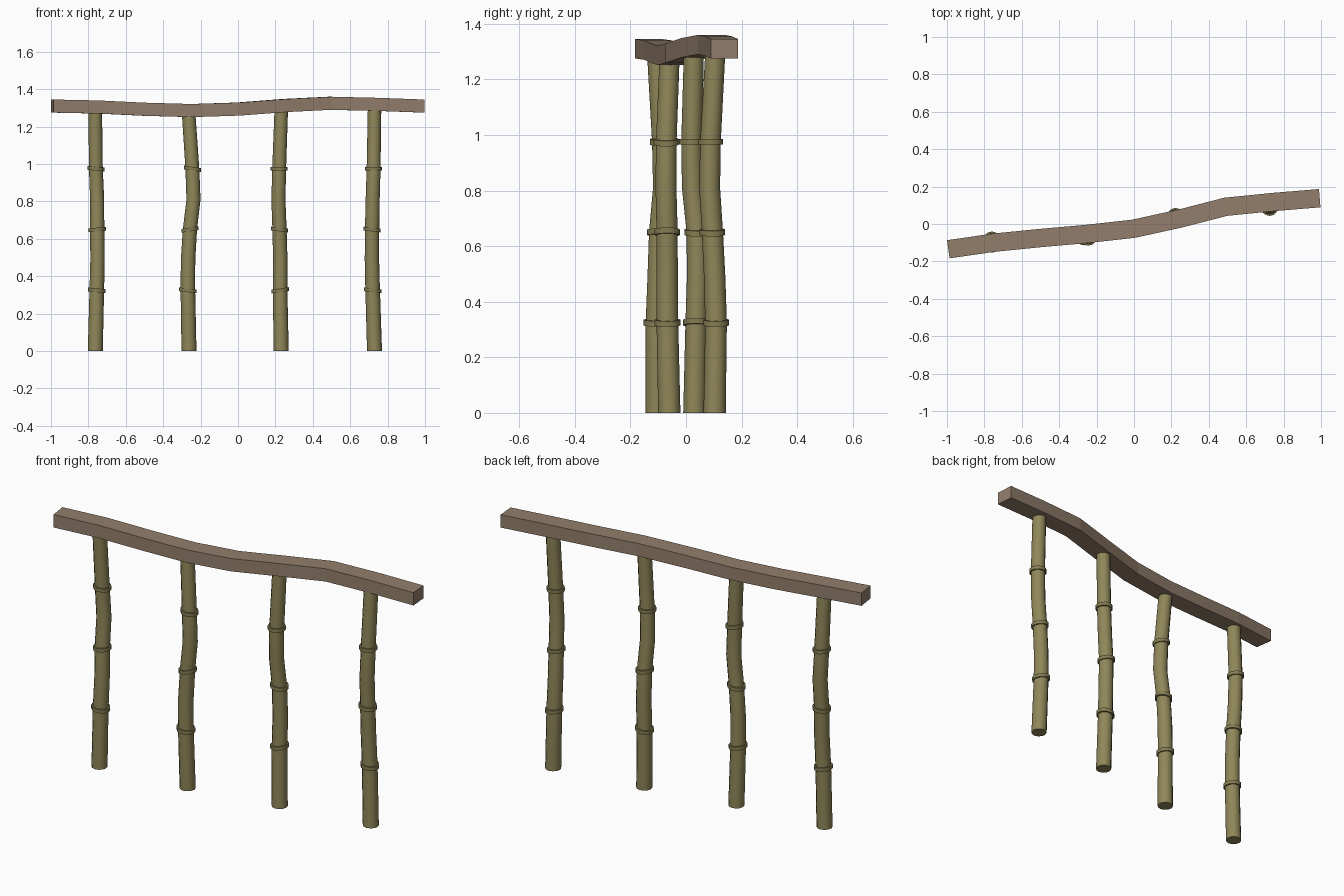
import bpy, bmesh, math
from mathutils import Vector

if "Cube" in bpy.data.objects:
    bpy.data.objects.remove(bpy.data.objects["Cube"])


def material(name, rgb):
    m = bpy.data.materials.new(name)
    m.diffuse_color = (*rgb, 1)
    m.use_nodes = True
    m.node_tree.nodes["Principled BSDF"].inputs["Base Color"].default_value = m.diffuse_color
    return m


WOOD = material("brown wood", (0.29, 0.21, 0.148))
BAMBOO = material("olive bamboo", (0.275, 0.24, 0.1))
NODE = material("dark olive bamboo", (0.235, 0.205, 0.086))


def loft(name, rings, mat, smooth=False):
    """Skin a list of closed rings and cap both ends."""
    bm = bmesh.new()
    loops = [[bm.verts.new(p) for p in r] for r in rings]
    n = len(loops[0])
    for a, b in zip(loops, loops[1:]):
        for i in range(n):
            j = (i + 1) % n
            bm.faces.new((a[i], a[j], b[j], b[i])).smooth = smooth
    bm.faces.new(loops[0][::-1])
    bm.faces.new(loops[-1])
    bmesh.ops.recalc_face_normals(bm, faces=bm.faces)
    for e in bm.edges:
        if e.calc_face_angle(0) > math.radians(40):
            e.smooth = False
    me = bpy.data.meshes.new(name)
    bm.to_mesh(me)
    bm.free()
    me.materials.append(mat)
    ob = bpy.data.objects.new(name, me)
    bpy.context.collection.objects.link(ob)
    return ob


def circle(x, y, z, r, slope=0.0, n=12):
    pts = []
    for i in range(n):
        a = 2 * math.pi * i / n
        dx = r * math.cos(a)
        pts.append((x + dx, y + r * math.sin(a), z + slope * dx))
    return pts


# Wavy top rail: rectangular section swept along a bent path
path = [Vector(p) for p in (
    (-0.993, -0.135, 1.31), (-0.75, -0.1, 1.305), (-0.5, -0.075, 1.293),
    (-0.25, -0.053, 1.286), (0, -0.025, 1.294), (0.25, 0.03, 1.313),
    (0.49, 0.092, 1.325), (0.75, 0.118, 1.319), (0.993, 0.138, 1.31))]
sections = []
for i, p in enumerate(path):
    t = path[min(i + 1, len(path) - 1)] - path[max(i - 1, 0)]
    side = Vector((-t.y, t.x, 0)).normalized() * 0.049
    up = Vector((0, 0, 0.035))
    sections.append([p + side + up, p - side + up, p - side - up, p + side - up])
loft("top_rail", sections, WOOD)

# Crooked bamboo posts: x and y of the centre line at each height
HEIGHTS = (0, 0.325, 0.49, 0.65, 0.81, 0.975, None)
POSTS = [
    ((-.763, -.755, -.751, -.753, -.753, -.76, -.763),
     (-.105, -.106, -.1, -.095, -.081, -.085, -.103), (-.1, .08, -.1), 1.275),
    ((-.262, -.268, -.267, -.257, -.238, -.244, -.263),
     (-.06, -.067, -.068, -.068, -.072, -.071, -.06), (-.12, .15, -.15), 1.257),
    ((.231, .225, .226, .222, .216, .22, .231),
     (.03, .037, .042, .04, .023, .02, .028), (.14, -.12, 0), 1.285),
    ((.73, .72, .716, .717, .72, .725, .73),
     (.103, .108, .103, .095, .085, .088, .105), (-.12, -.12, 0), 1.29),
]
for k, (xs, ys, tilts, top) in enumerate(POSTS, 1):
    zs = [top if z is None else z for z in HEIGHTS]
    loft(f"post_{k}", [circle(x, y, z, 0.04 - 0.003 * z)
                       for x, y, z in zip(xs, ys, zs)], BAMBOO, True)
    # Raised node rings at the joints
    for i, slope in zip((1, 3, 5), tilts):
        loft(f"post_{k}_node_{i // 2 + 1}",
             [circle(xs[i], ys[i], zs[i] + dz, 0.048 - 0.003 * zs[i], slope)
              for dz in (-0.01, 0.01)], NODE, True)
